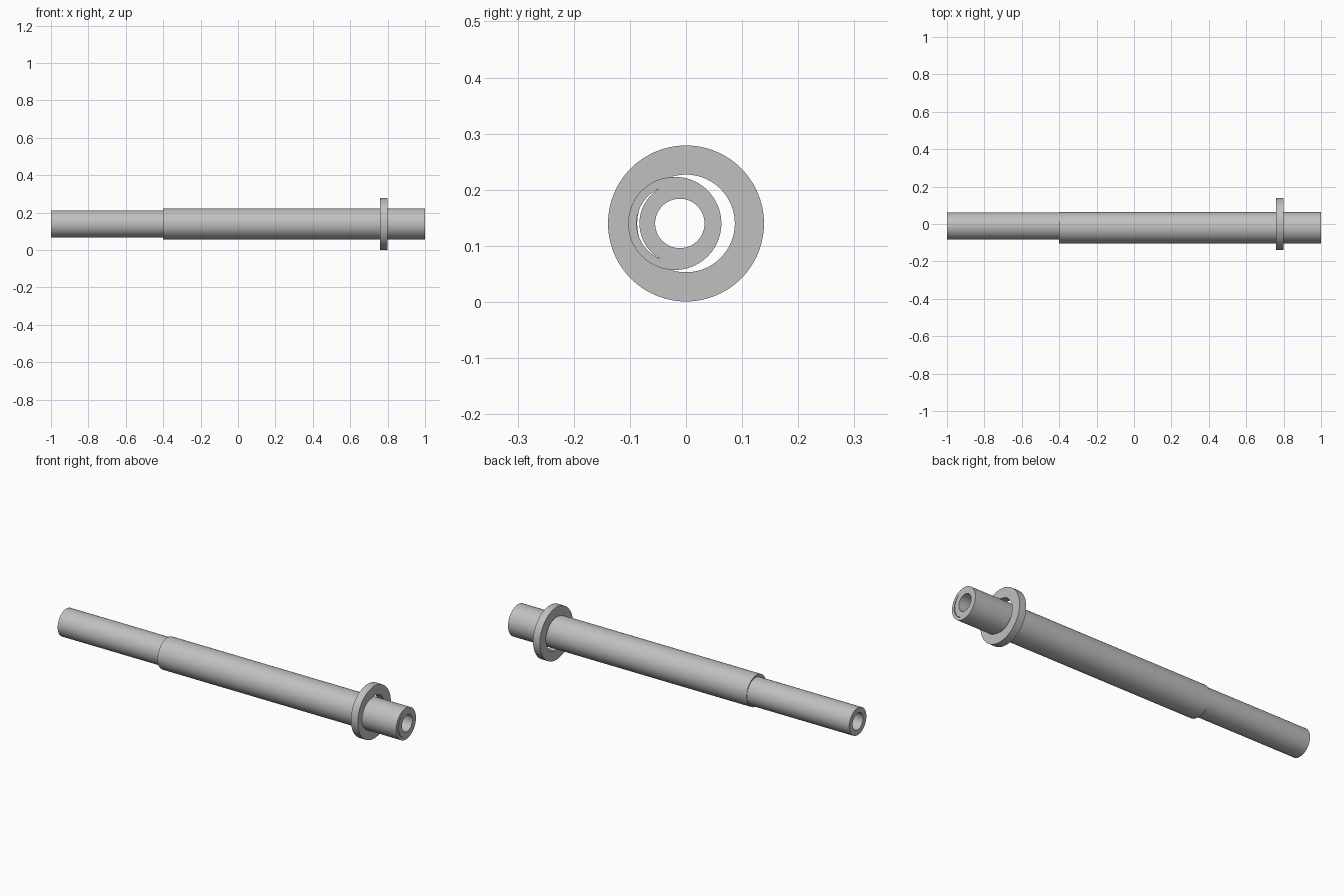
import bpy
import bmesh
from math import radians, pi, cos, sin

cube = bpy.data.objects.get("Cube")
if cube:
    bpy.data.objects.remove(cube)

grey = bpy.data.materials.new("light grey metal")
grey.use_nodes = True
colour = (0.53, 0.53, 0.53, 1)
grey.diffuse_color = colour
grey.node_tree.nodes["Principled BSDF"].inputs["Base Color"].default_value = colour

AXIS_Z = 0.14
SIDES = 96


def tube(name, x0, x1, y, outer, inner):
    """Hollow cylinder along x, made by spinning a rectangular wall section."""
    bm = bmesh.new()
    section = [(x0, outer), (x1, outer), (x1, inner), (x0, inner)]
    rings = []
    for i in range(SIDES):
        a = 2 * pi * i / SIDES
        rings.append([bm.verts.new((x, r * cos(a), r * sin(a))) for x, r in section])
    for i, ring in enumerate(rings):
        nxt = rings[(i + 1) % SIDES]
        for j in range(4):
            k = (j + 1) % 4
            bm.faces.new((ring[j], ring[k], nxt[k], nxt[j]))
    bmesh.ops.recalc_face_normals(bm, faces=bm.faces)
    mesh = bpy.data.meshes.new(name)
    bm.to_mesh(mesh)
    bm.free()
    mesh.materials.append(grey)
    obj = bpy.data.objects.new(name, mesh)
    obj.location = (0, y, AXIS_Z)
    bpy.context.collection.objects.link(obj)
    bpy.ops.object.select_all(action="DESELECT")
    obj.select_set(True)
    bpy.context.view_layer.objects.active = obj
    bpy.ops.object.shade_smooth_by_angle(angle=radians(30))


# Long inner pipe, shorter off-centre sleeve, and loose collar ring
tube("inner_pipe", -1.0, 1.0, -0.011, 0.072, 0.044)
tube("outer_sleeve", -0.4, 1.0, -0.02, 0.083, 0.068)
tube("collar_ring", 0.76, 0.8, 0.0, 0.139, 0.087)
